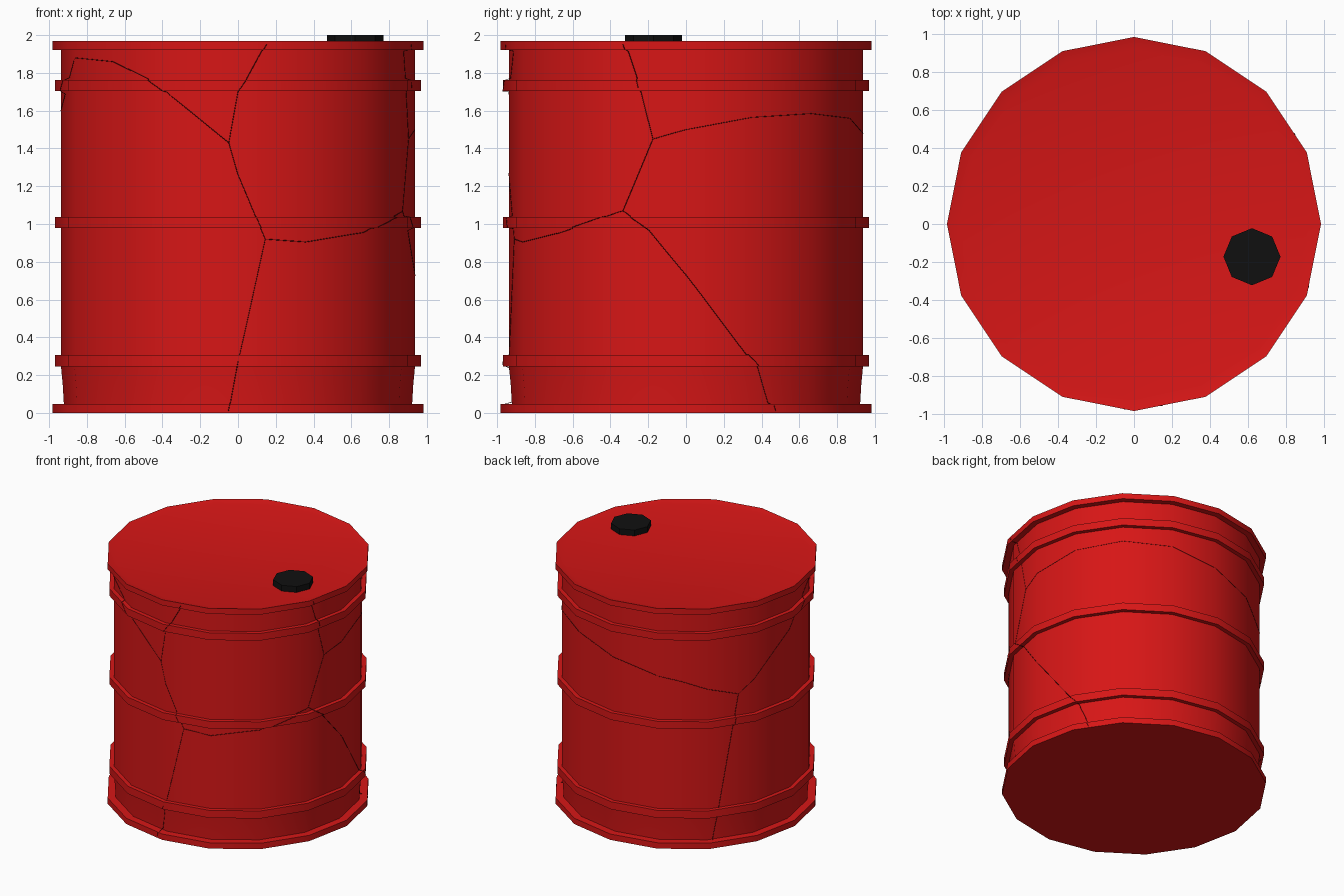
import bpy, bmesh, math

if "Cube" in bpy.data.objects:
    bpy.data.objects.remove(bpy.data.objects["Cube"])

SIDES = 16


def material(name, rgb):
    m = bpy.data.materials.new(name)
    m.diffuse_color = (*rgb, 1)
    m.use_nodes = True
    m.node_tree.nodes["Principled BSDF"].inputs["Base Color"].default_value = m.diffuse_color
    return m


RED = material("red_paint", (0.68, 0.008, 0.008))
BLACK = material("black_plastic", (0.005, 0.005, 0.005))
SEAM = material("dark_seam", (0.08, 0.002, 0.002))


def lathe(name, profile, sides, mat, centre=(0, 0), turn=0.0):
    """Revolve an (r, z) profile from bottom to top, closing both ends."""
    bm = bmesh.new()
    rings = []
    for r, z in profile:
        rings.append([bm.verts.new((centre[0] + r * math.cos(turn + 2 * math.pi * i / sides),
                                    centre[1] + r * math.sin(turn + 2 * math.pi * i / sides), z))
                      for i in range(sides)])
    for a, b in zip(rings, rings[1:]):
        for i in range(sides):
            j = (i + 1) % sides
            bm.faces.new((a[i], a[j], b[j], b[i]))
    bm.faces.new(rings[0][::-1])
    bm.faces.new(rings[-1])
    me = bpy.data.meshes.new(name)
    bm.to_mesh(me)
    bm.free()
    ob = bpy.data.objects.new(name, me)
    bpy.context.collection.objects.link(ob)
    me.materials.append(mat)
    bpy.ops.object.select_all(action='DESELECT')
    ob.select_set(True)
    bpy.context.view_layer.objects.active = ob
    bpy.ops.object.shade_smooth_by_angle(angle=math.radians(30))
    return ob


# Drum: bottom rim, tapered foot, three hoops, top rim and lid
HOOPS = [(0.245, 0.307), (0.978, 1.037), (1.703, 1.762)]
profile = [(0.983, 0.0), (0.983, 0.048), (0.922, 0.048), (0.928, 0.15)]
for low, high in HOOPS:
    profile += [(0.937, low), (0.97, low), (0.97, high), (0.937, high)]
profile += [(0.937, 1.922), (0.983, 1.922), (0.983, 1.968), (0.917, 1.952)]
lathe("drum", profile, SIDES, RED)

# Screw cap on the lid
lathe("cap", [(0.15, 1.94), (0.15, 2.0)], 8, BLACK, (0.62, -0.172))


def wall_point(angle, z):
    """Point on the faceted drum wall at an angle in degrees and a height."""
    r = profile[0][0]
    for (r0, z0), (r1, z1) in zip(profile[:-1], profile[1:-1]):
        if z1 > z0 and z0 <= z <= z1:
            r = r0 + (r1 - r0) * (z - z0) / (z1 - z0)
    half = math.pi / SIDES
    a = math.radians(angle)
    r *= math.cos(half) / math.cos(a % (2 * half) - half)
    return (r * math.cos(a), r * math.sin(a), z)


# Hairline cracks, as (angle, height) paths on the wall
CRACKS = [
    [(279, 1.95), (272.5, 1.76), (270, 1.70), (267, 1.43), (270, 1.26), (276, 1.03),
     (279, 0.92), (270, 0.27), (267, 0.01)],
    [(267, 1.43), (246, 1.70), (240, 1.76), (225, 1.86), (203, 1.88), (180, 1.6), (150, 1.21)],
    [(150, 1.21), (123, 1.35), (90, 1.48), (68, 1.56), (45, 1.585), (22, 1.565), (0, 1.5), (-11, 1.45)],
    [(150, 1.21), (146, 0.84), (137, 0.01)],
    [(-20, 1.95), (-16, 1.76), (-11, 1.45), (-21, 1.07), (-13, 0.98), (0, 0.73),
     (20, 0.31), (24, 0.24), (29.5, 0.01)],
    [(279, 0.92), (292.5, 0.905), (315, 0.955), (339, 1.07)],
]
curve = bpy.data.curves.new("cracks", 'CURVE')
curve.dimensions = '3D'
curve.bevel_depth = 0.002
curve.bevel_resolution = 0
for path in CRACKS:
    pts = []
    for (a0, z0), (a1, z1) in zip(path, path[1:]):
        n = 16
        pts += [wall_point(a0 + (a1 - a0) * i / n, z0 + (z1 - z0) * i / n) for i in range(n)]
    pts.append(wall_point(*path[-1]))
    spline = curve.splines.new('POLY')
    spline.points.add(len(pts) - 1)
    for p, co in zip(spline.points, pts):
        p.co = (*co, 1)
curve.materials.append(SEAM)
bpy.context.collection.objects.link(bpy.data.objects.new("cracks", curve))
